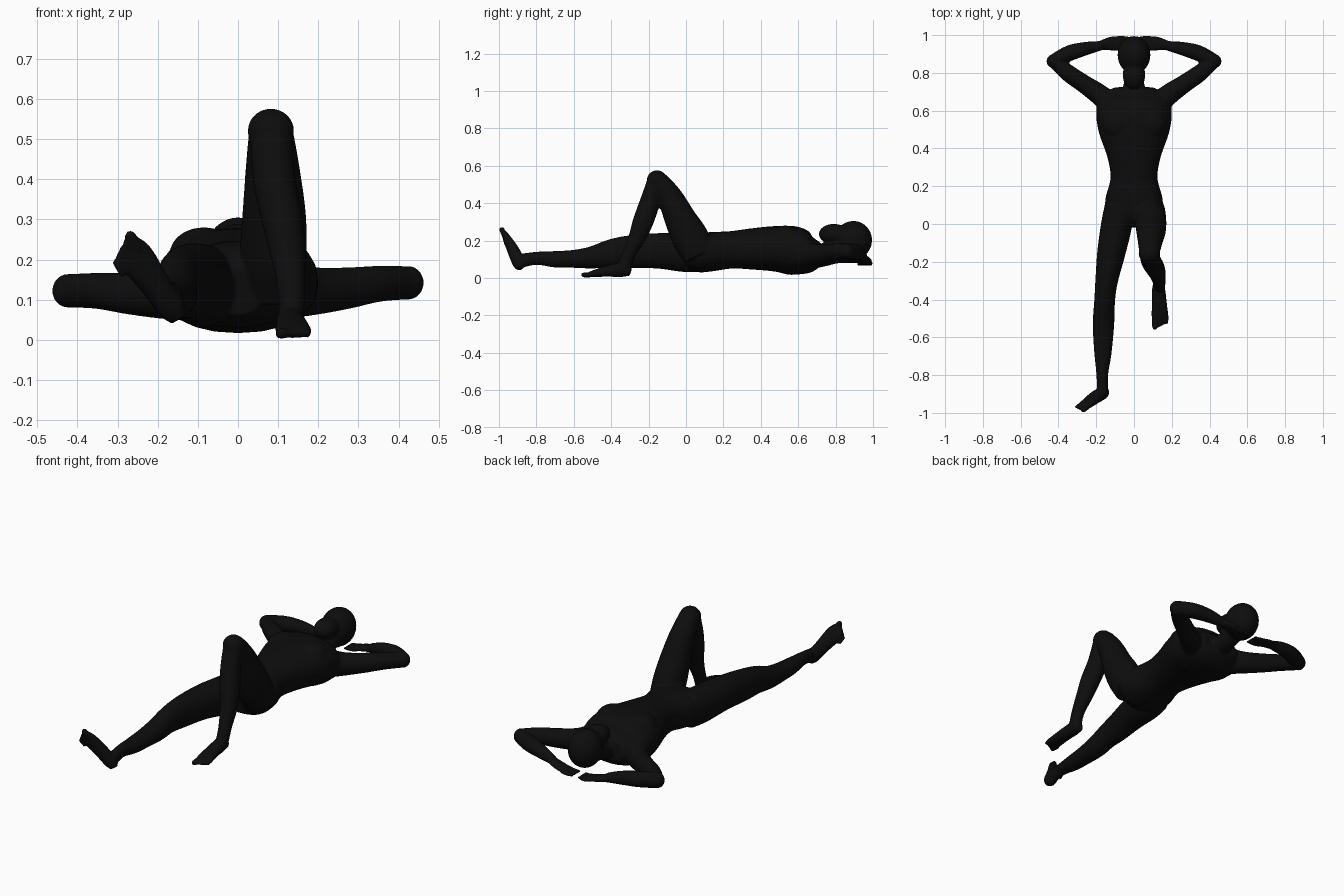
import bpy
import bmesh
import math
from mathutils import Vector, Matrix

default_cube = bpy.data.objects.get("Cube")
if default_cube:
    bpy.data.objects.remove(default_cube, do_unlink=True)

SIDEWAYS = Vector((1, 0, 0))
LENGTHWAYS = Vector((0, 1, 0))
RING_SIDES = 24
STEPS = 5

bm = bmesh.new()


def spline_point(before, start, end, after, t):
    """Catmull-Rom blend of position and both radii."""
    return 0.5 * (2 * start + (end - before) * t
                  + (2 * before - 5 * start + 4 * end - after) * t * t
                  + (3 * start - before - 3 * end + after) * t ** 3)


def loft(stations, reference=SIDEWAYS, boxiness=1.0):
    """Closed tube through stations of (x, y, z, half width, half depth)."""
    knots = [Vector(s) for s in stations]
    last = len(knots) - 1
    samples = []
    for i in range(last):
        neighbours = (knots[max(i - 1, 0)], knots[i],
                      knots[i + 1], knots[min(i + 2, last)])
        samples += [spline_point(*neighbours, k / STEPS) for k in range(STEPS)]
    samples.append(knots[last])
    centres = [Vector(s[:3]) for s in samples]
    rings = []
    for i, sample in enumerate(samples):
        ahead = centres[min(i + 1, len(centres) - 1)]
        tangent = (ahead - centres[max(i - 1, 0)]).normalized()
        across = (reference - tangent * reference.dot(tangent)).normalized()
        normal = tangent.cross(across)
        ring = []
        for k in range(RING_SIDES):
            angle = math.tau * k / RING_SIDES
            c, s = math.cos(angle), math.sin(angle)
            u = math.copysign(abs(c) ** boxiness, c) * sample[3]
            v = math.copysign(abs(s) ** boxiness, s) * sample[4]
            ring.append(bm.verts.new(centres[i] + across * u + normal * v))
        rings.append(ring)
    for lower, upper in zip(rings, rings[1:]):
        for k in range(RING_SIDES):
            n = (k + 1) % RING_SIDES
            bm.faces.new((lower[k], lower[n], upper[n], upper[k]))
    bm.faces.new(list(reversed(rings[0])))
    bm.faces.new(rings[-1])


def ball(centre, radii):
    """Ellipsoid mass."""
    matrix = Matrix.Translation(centre) @ Matrix.Diagonal((*radii, 1))
    bmesh.ops.create_uvsphere(bm, u_segments=28, v_segments=18,
                              radius=1, matrix=matrix)


def toes(big_toe, little_toe, direction, size):
    """Five toes in a row, shrinking away from the big toe."""
    big_toe, little_toe = Vector(big_toe), Vector(little_toe)
    direction = Vector(direction).normalized()
    for i in range(5):
        tip = big_toe.lerp(little_toe, i / 4)
        r = size * (1 if i == 0 else 0.75 - 0.04 * i)
        root = tip - direction * 0.04
        loft([(*root, r, r), (*tip, r, r)])
        ball(tip, (r, r, r))


# Torso from crotch to collar, then chest masses
loft([(0, -.01, .12, .06, .06), (0, .05, .13, .14, .1),
      (0, .13, .14, .152, .105), (0, .24, .15, .125, .1),
      (0, .35, .155, .14, .11), (0, .48, .156, .185, .122),
      (0, .58, .145, .2, .13), (0, .66, .13, .185, .105),
      (0, .72, .135, .11, .06)], boxiness=0.9)
for side in (-1, 1):
    ball((side * .085, .53, .215), (.085, .09, .065))

# Neck and plain head
loft([(0, .68, .13, .07, .05), (0, .76, .14, .052, .052),
      (0, .84, .17, .055, .06)])
ball((0, .895, .202), (.087, .1, .103))
ball((0, .79, .235), (.06, .08, .054))


def arm(side, lift):
    """Arm folded behind the head; lift raises the elbow."""
    def placed(stations):
        return [(side * x, y, z + lift * min(x / .4, 1), a, b)
                for x, y, z, a, b in stations]

    # Upper arm and elbow
    loft(placed([(.13, .64, .12, .06, .075), (.19, .69, .112, .055, .06),
                 (.27, .745, .115, .048, .052), (.35, .8, .122, .045, .045),
                 (.42, .86, .122, .036, .042)]), LENGTHWAYS)
    ball((side * .424, .862, .122 + lift), (.039, .038, .042))
    # Forearm
    loft(placed([(.424, .864, .122, .036, .042), (.34, .905, .122, .042, .042),
                 (.25, .93, .115, .035, .036), (.17, .945, .1, .024, .025)]),
         LENGTHWAYS)
    # Palm and fingers
    loft(placed([(.18, .945, .1, .024, .022), (.12, .955, .088, .038, .016),
                 (.075, .955, .078, .038, .013)]), LENGTHWAYS)
    for i in range(4):
        y = .926 + .02 * i
        loft(placed([(.09, y, .08, .01, .011), (.05, y, .074, .01, .01),
                     (.015, y - .004, .076, .007, .007)]), LENGTHWAYS)


arm(1, .02)
arm(-1, 0)

# Right leg, stretched out
loft([(-.085, .1, .135, .07, .1), (-.092, 0, .135, .082, .104),
      (-.12, -.15, .145, .075, .095), (-.145, -.3, .14, .06, .088),
      (-.155, -.4, .132, .055, .075), (-.16, -.5, .11, .057, .06),
      (-.163, -.6, .102, .053, .048), (-.165, -.7, .1, .044, .044),
      (-.168, -.8, .105, .031, .035), (-.165, -.89, .09, .03, .038)])

# Right foot, toes turned up and out
loft([(-.148, -.893, .05, .02, .02), (-.165, -.895, .078, .034, .033),
      (-.208, -.92, .14, .038, .033), (-.25, -.953, .2, .045, .022),
      (-.274, -.97, .23, .04, .013)], Vector((.84, 0, .54)))
toes((-.268, -.984, .258), (-.305, -.968, .192), (-.5, -.35, .8), .0145)

# Left thigh, raised
loft([(.085, .07, .125, .08, .09), (.088, .02, .22, .083, .098),
      (.09, -.03, .315, .079, .085), (.086, -.085, .43, .067, .068),
      (.082, -.145, .52, .055, .052)])
ball((.082, -.155, .52), (.058, .055, .056))

# Left shin, from knee down to ankle
loft([(.082, -.16, .525, .052, .045), (.09, -.195, .4, .053, .054),
      (.11, -.23, .3, .051, .055), (.124, -.262, .215, .044, .046),
      (.133, -.305, .13, .034, .036), (.133, -.33, .06, .032, .036)])

# Left foot, flat on the ground
loft([(.13, -.295, .03, .022, .022), (.13, -.34, .043, .034, .038),
      (.134, -.42, .036, .04, .03), (.138, -.495, .023, .046, .018),
      (.14, -.53, .015, .042, .011)])
toes((.11, -.547, .016), (.173, -.518, .014), (.1, -1, 0), .014)

# Fuse every mass into one smooth body
bmesh.ops.recalc_face_normals(bm, faces=bm.faces)
mesh = bpy.data.meshes.new("body")
bm.to_mesh(mesh)
bm.free()
body = bpy.data.objects.new("body", mesh)
bpy.context.collection.objects.link(body)

fuse = body.modifiers.new("fuse", 'REMESH')
fuse.mode = 'VOXEL'
fuse.voxel_size = 0.006
fuse.use_smooth_shade = True
relax = body.modifiers.new("relax", 'SMOOTH')
relax.factor = 0.5
relax.iterations = 5

# Matte black colour
black = bpy.data.materials.new("near black")
black.use_nodes = True
colour = (0.004, 0.004, 0.004, 1)
black.diffuse_color = colour
black.node_tree.nodes["Principled BSDF"].inputs["Base Color"].default_value = colour
mesh.materials.append(black)
for polygon in mesh.polygons:
    polygon.use_smooth = True
